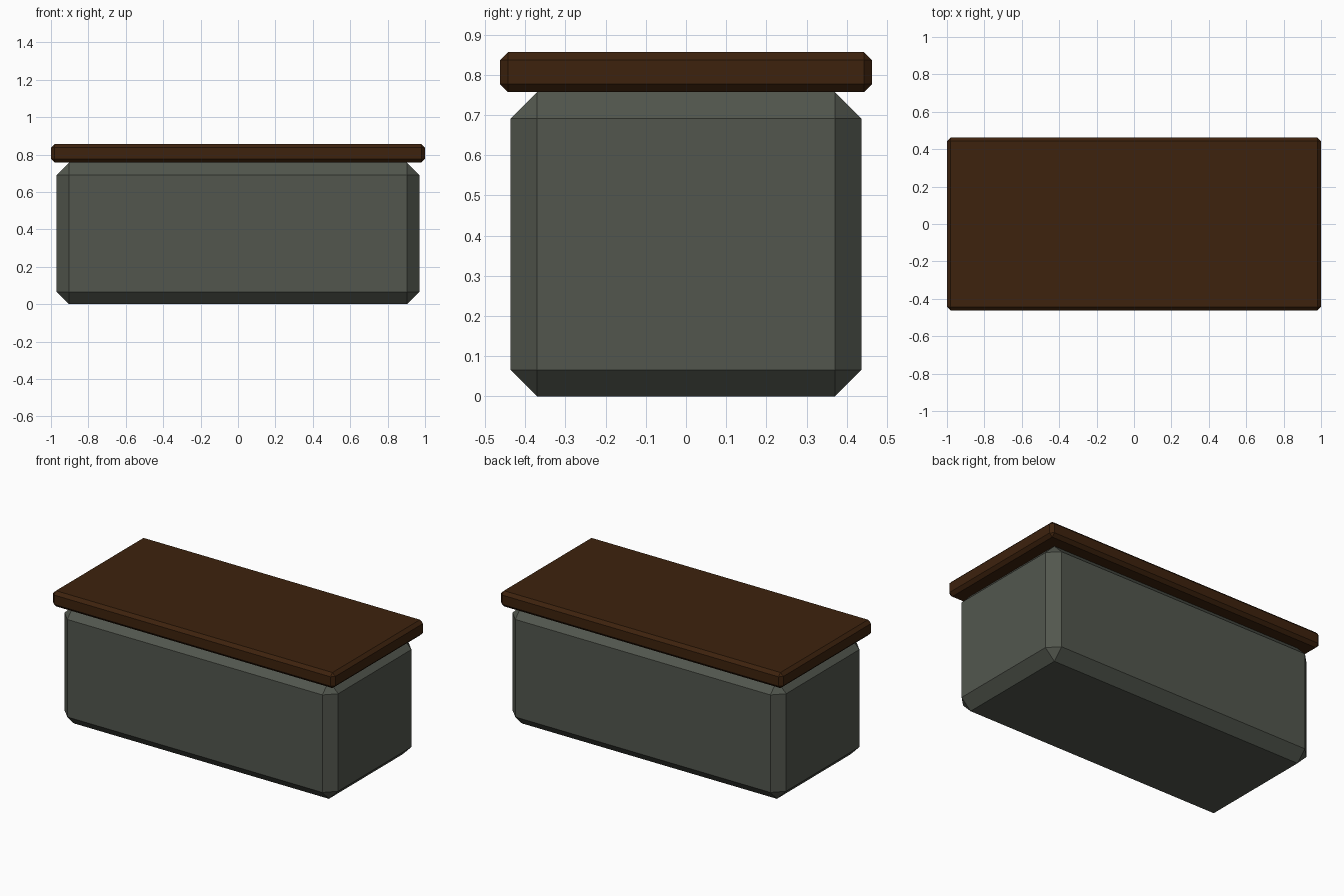
import bpy
import bmesh
from mathutils import Matrix

if "Cube" in bpy.data.objects:
    bpy.data.objects.remove(bpy.data.objects["Cube"], do_unlink=True)


def flat_material(name, rgb):
    mat = bpy.data.materials.new(name)
    mat.use_nodes = True
    color = (*rgb, 1.0)
    mat.diffuse_color = color
    bsdf = next(n for n in mat.node_tree.nodes if n.type == "BSDF_PRINCIPLED")
    bsdf.inputs["Base Color"].default_value = color
    bsdf.inputs["Roughness"].default_value = 0.8
    return mat


def chamfered_box(name, size, bottom, chamfer, mat):
    bm = bmesh.new()
    bmesh.ops.create_cube(bm, size=1.0, matrix=Matrix.Diagonal((*size, 1.0)))
    bmesh.ops.bevel(bm, geom=bm.edges[:], offset=chamfer, offset_type="OFFSET",
                    segments=1, affect="EDGES", clamp_overlap=True)
    bmesh.ops.translate(bm, verts=bm.verts, vec=(0, 0, bottom + size[2] / 2))
    bmesh.ops.recalc_face_normals(bm, faces=bm.faces)
    mesh = bpy.data.meshes.new(name)
    bm.to_mesh(mesh)
    bm.free()
    mesh.materials.append(mat)
    obj = bpy.data.objects.new(name, mesh)
    bpy.context.collection.objects.link(obj)
    return obj


stone = flat_material("grey green stone", (0.085, 0.094, 0.076))
wood = flat_material("dark brown wood", (0.047, 0.016, 0.004))

# Stone base block
base_height = 0.757
chamfered_box("base", (1.94, 0.874, base_height), 0, 0.066, stone)

# Overhanging wooden slab on top
chamfered_box("top_slab", (2.0, 0.926, 0.1), base_height, 0.02, wood)
